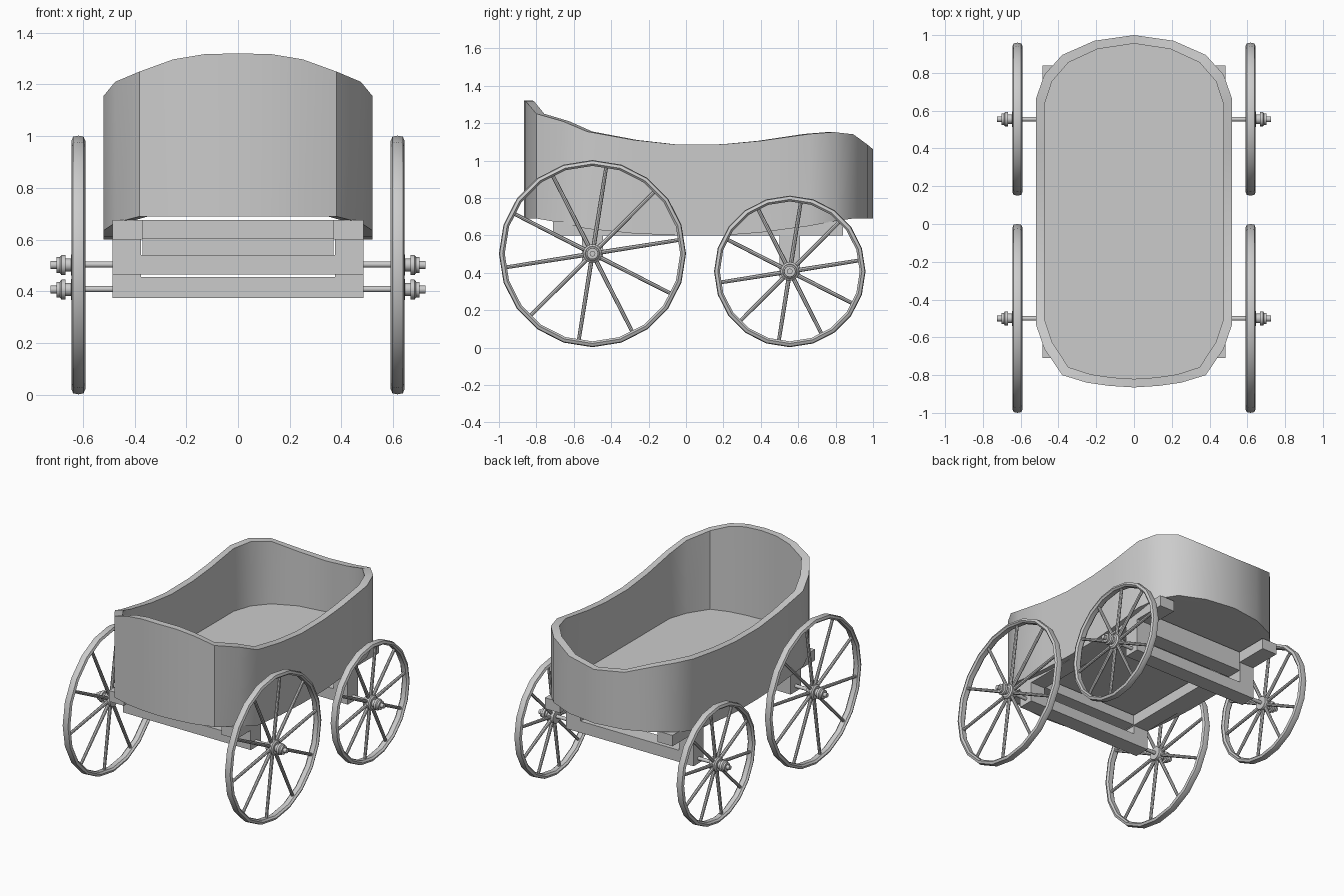
import bpy, bmesh, math
from mathutils import Matrix, Vector

if "Cube" in bpy.data.objects:
    bpy.data.objects.remove(bpy.data.objects["Cube"])


def finish(bm, name, smooth=True):
    bmesh.ops.recalc_face_normals(bm, faces=bm.faces)
    me = bpy.data.meshes.new(name)
    bm.to_mesh(me)
    bm.free()
    ob = bpy.data.objects.new(name, me)
    bpy.context.collection.objects.link(ob)
    if smooth:
        bpy.ops.object.select_all(action='DESELECT')
        ob.select_set(True)
        bpy.context.view_layer.objects.active = ob
        bpy.ops.object.shade_smooth_by_angle(angle=math.radians(35))
    return ob


def box(name, x0, x1, y0, y1, z0, z1):
    bm = bmesh.new()
    m = Matrix.Translation(((x0 + x1) / 2, (y0 + y1) / 2, (z0 + z1) / 2))
    m = m @ Matrix.Diagonal((x1 - x0, y1 - y0, z1 - z0, 1))
    bmesh.ops.create_cube(bm, size=1, matrix=m)
    return finish(bm, name, False)


def add_lathe(bm, profile, centre, sides, closed=False):
    """Revolve (x, radius) points about an axis parallel to x."""
    rings = []
    for x, r in profile:
        rings.append([bm.verts.new((centre[0] + x,
                                    centre[1] + r * math.cos(2 * math.pi * i / sides),
                                    centre[2] + r * math.sin(2 * math.pi * i / sides)))
                      for i in range(sides)])
    pairs = list(zip(rings, rings[1:]))
    if closed:
        pairs.append((rings[-1], rings[0]))
    else:
        bm.faces.new(rings[0])
        bm.faces.new(rings[-1])
    for a, b in pairs:
        for i in range(sides):
            j = (i + 1) % sides
            bm.faces.new((a[i], a[j], b[j], b[i]))


# Tub: half outline as (x, y, top z, bottom z), mirrored into a loop
half = [(0, -.865, 1.32, .69), (.13, -.857, 1.317, .69), (.25, -.84, 1.297, .69),
        (.38, -.80, 1.25, .69), (.475, -.66, 1.21, .665), (.52, -.53, 1.155, .635),
        (.52, -.28, 1.11, .61), (.52, -.05, 1.085, .60), (.52, .2, 1.087, .60),
        (.52, .4, 1.105, .615), (.52, .66, 1.142, .65), (.475, .79, 1.152, .675),
        (.38, .895, 1.14, .69), (.21, .97, 1.085, .69), (0, 1.0, 1.06, .69)]
loop = half + [(-x, y, t, b) for x, y, t, b in half[-2:0:-1]]


def inset(x, y):
    return x * .475 / .52, .0675 + (y - .0675) * .8875 / .9325


bm = bmesh.new()
cols = []
for x, y, t, b in loop:
    u, v = inset(x, y)
    cols.append([bm.verts.new(p) for p in ((x, y, b), (x, y, t), (u, v, t), (u, v, b))])
for i, a in enumerate(cols):
    c = cols[(i + 1) % len(cols)]
    for k in range(4):
        n = (k + 1) % 4
        bm.faces.new((a[k], c[k], c[n], a[n]))
finish(bm, "tub_wall")

# Flat floor inside the walls
bm = bmesh.new()
low = [bm.verts.new((*inset(x, y), .69)) for x, y, t, b in loop]
f = bm.faces.new(low)
ext = bmesh.ops.extrude_face_region(bm, geom=[f])
bmesh.ops.translate(bm, vec=(0, 0, .02),
                    verts=[v for v in ext['geom'] if isinstance(v, bmesh.types.BMVert)])
if not any(f.normal.z < -.5 for f in bm.faces):
    bm.faces.new(low)
finish(bm, "tub_floor", False)

# Chassis rails
for s, side in ((1, "right"), (-1, "left")):
    xs = sorted((s * .37, s * .485))
    box(side + "_rail", *xs, -.71, .84, .60, .675)

# Cross bars, axle beams, posts, axles and wheels
for end, y, r, z0, zb in (("front", -.5, .5, .465, .54), ("rear", .555, .405, .375, .455)):
    box(end + "_axle_beam", -.485, .485, y - .055, y + .055, z0, zb)
    if end == "front":
        box("front_cross_bar", -.37, .37, y - .055, y + .055, .605, .675)
    else:
        box("rear_cross_bar", -.37, .37, y - .055, y + .055, .54, .675)
    bm = bmesh.new()
    add_lathe(bm, [(-.7, .012), (.7, .012)], (0, y, r + .004), 12)
    finish(bm, end + "_axle")
    for s, side in ((1, "right"), (-1, "left")):
        xs = sorted((s * .375, s * .485))
        box(f"{end}_{side}_post", *xs, y - .055, y + .055, zb, .60)
        c = Vector((s * .617, y, r + .002))
        # Rim
        bm = bmesh.new()
        add_lathe(bm, [(-.027, r - .02), (-.02, r - .004), (0, r), (.02, r - .004),
                       (.027, r - .02), (.016, r - .031), (-.016, r - .031)], c, 20, True)
        finish(bm, f"{end}_{side}_rim")
        # Spokes
        bm = bmesh.new()
        for k in range(10):
            a = math.radians(9 + 36 * k)
            d = Vector((0, math.cos(a), math.sin(a)))
            L = r - .05
            m = (Matrix.Translation(c + d * (.03 + L / 2))
                 @ d.to_track_quat('Z', 'Y').to_matrix().to_4x4())
            bmesh.ops.create_cone(bm, cap_ends=True, segments=8, radius1=.012,
                                  radius2=.010, depth=L, matrix=m)
        finish(bm, f"{end}_{side}_spokes")
        # Hub with stepped cap
        bm = bmesh.new()
        prof = [(-.025, .045), (.02, .05), (.028, .04), (.028, .025), (.05, .025),
                (.05, .038), (.066, .038), (.072, .03), (.085, .03), (.085, .015), (.108, .015)]
        add_lathe(bm, [(s * x, q) for x, q in prof], c, 16)
        finish(bm, f"{end}_{side}_hub")
